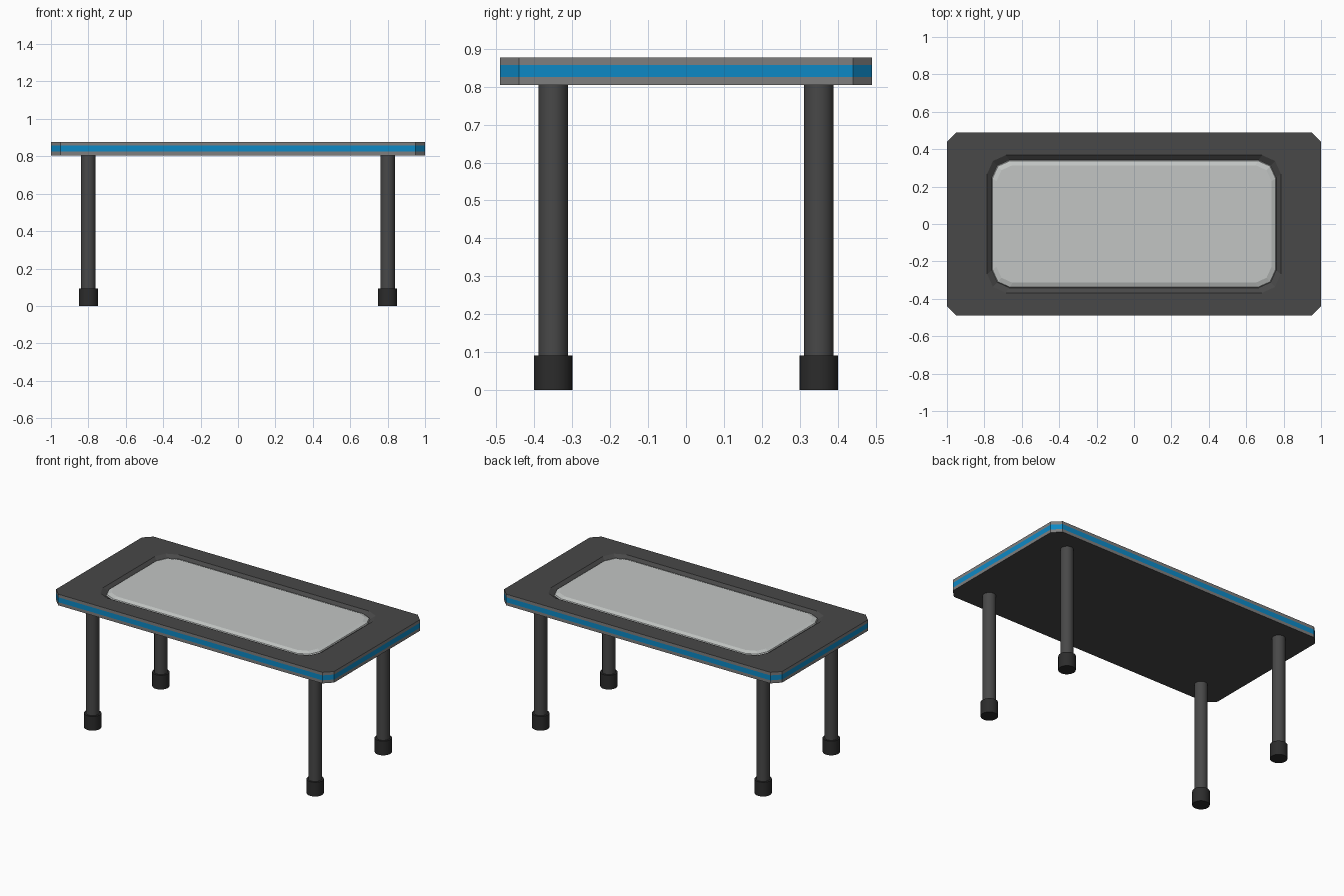
import bpy, bmesh, math

if "Cube" in bpy.data.objects:
    bpy.data.objects.remove(bpy.data.objects["Cube"])


def material(name, r, g, b):
    m = bpy.data.materials.new(name)
    m.diffuse_color = (r, g, b, 1)
    m.use_nodes = True
    m.node_tree.nodes["Principled BSDF"].inputs["Base Color"].default_value = m.diffuse_color
    return m


charcoal = material("charcoal", 0.065, 0.065, 0.065)
grey = material("edge grey", 0.21, 0.21, 0.21)
blue = material("stripe blue", 0.004, 0.25, 0.56)
black = material("foot black", 0.025, 0.025, 0.025)
pale = material("panel pale grey", 0.54, 0.56, 0.55)


def outline(hx, hy, cx, cy, bulge):
    """Rectangle with three points per corner; bulge 0.5 = straight chamfer."""
    corner = [(hx, hy - cy), (hx - cx * (1 - bulge), hy - cy * (1 - bulge)), (hx - cx, hy)]
    pts = []
    for sx, sy in ((1, 1), (-1, 1), (-1, -1), (1, -1)):
        c = corner if sx * sy > 0 else corner[::-1]
        pts += [(sx * x, sy * y) for x, y in c]
    return pts


def loft(name, rings, mats, bands, cap_bottom=True, cap_top=True, cap_mat=0):
    """Join outlines (points, z) with walls; bands gives each wall's material."""
    bm = bmesh.new()
    loops = [[bm.verts.new((x, y, z)) for x, y in pts] for pts, z in rings]
    n = len(loops[0])
    for a, b, m in zip(loops, loops[1:], bands):
        for i in range(n):
            j = (i + 1) % n
            bm.faces.new((a[i], a[j], b[j], b[i])).material_index = m
    if cap_bottom:
        bm.faces.new(loops[0][::-1]).material_index = cap_mat
    if cap_top:
        bm.faces.new(loops[-1]).material_index = cap_mat
    bmesh.ops.recalc_face_normals(bm, faces=bm.faces)
    me = bpy.data.meshes.new(name)
    bm.to_mesh(me)
    bm.free()
    for m in mats:
        me.materials.append(m)
    ob = bpy.data.objects.new(name, me)
    bpy.context.collection.objects.link(ob)
    return ob


# Table top: striped rim, flat border and sloped recess
rim = outline(1.0, 0.49, 0.05, 0.05, 0.5)
loft("table_top",
     [(rim, 0.805), (rim, 0.825), (rim, 0.857), (rim, 0.877),
      (outline(0.785, 0.368, 0.10, 0.10, 0.69), 0.877),
      (outline(0.762, 0.343, 0.095, 0.095, 0.69), 0.858)],
     [charcoal, grey, blue], [1, 2, 1, 0, 0])

# Inset panel with bevelled edge
loft("inset_panel",
     [(outline(0.76, 0.341, 0.095, 0.095, 0.69), 0.8585),
      (outline(0.757, 0.338, 0.095, 0.095, 0.69), 0.866),
      (outline(0.735, 0.314, 0.085, 0.085, 0.69), 0.875)],
     [pale], [0, 0])


def cylinder(name, x, y, r, z0, z1, mat):
    bpy.ops.mesh.primitive_cylinder_add(vertices=24, radius=r, depth=z1 - z0,
                                        location=(x, y, (z0 + z1) / 2))
    ob = bpy.context.object
    ob.name = name
    ob.data.materials.append(mat)
    bpy.ops.object.shade_smooth_by_angle(angle=math.radians(35))


# Legs and feet
for side, x in (("left", -0.8), ("right", 0.8)):
    for end, y in (("front", -0.35), ("back", 0.35)):
        cylinder(f"{end}_{side}_leg", x, y, 0.039, 0.09, 0.806, charcoal)
        cylinder(f"{end}_{side}_foot", x, y, 0.051, 0.0, 0.092, black)
